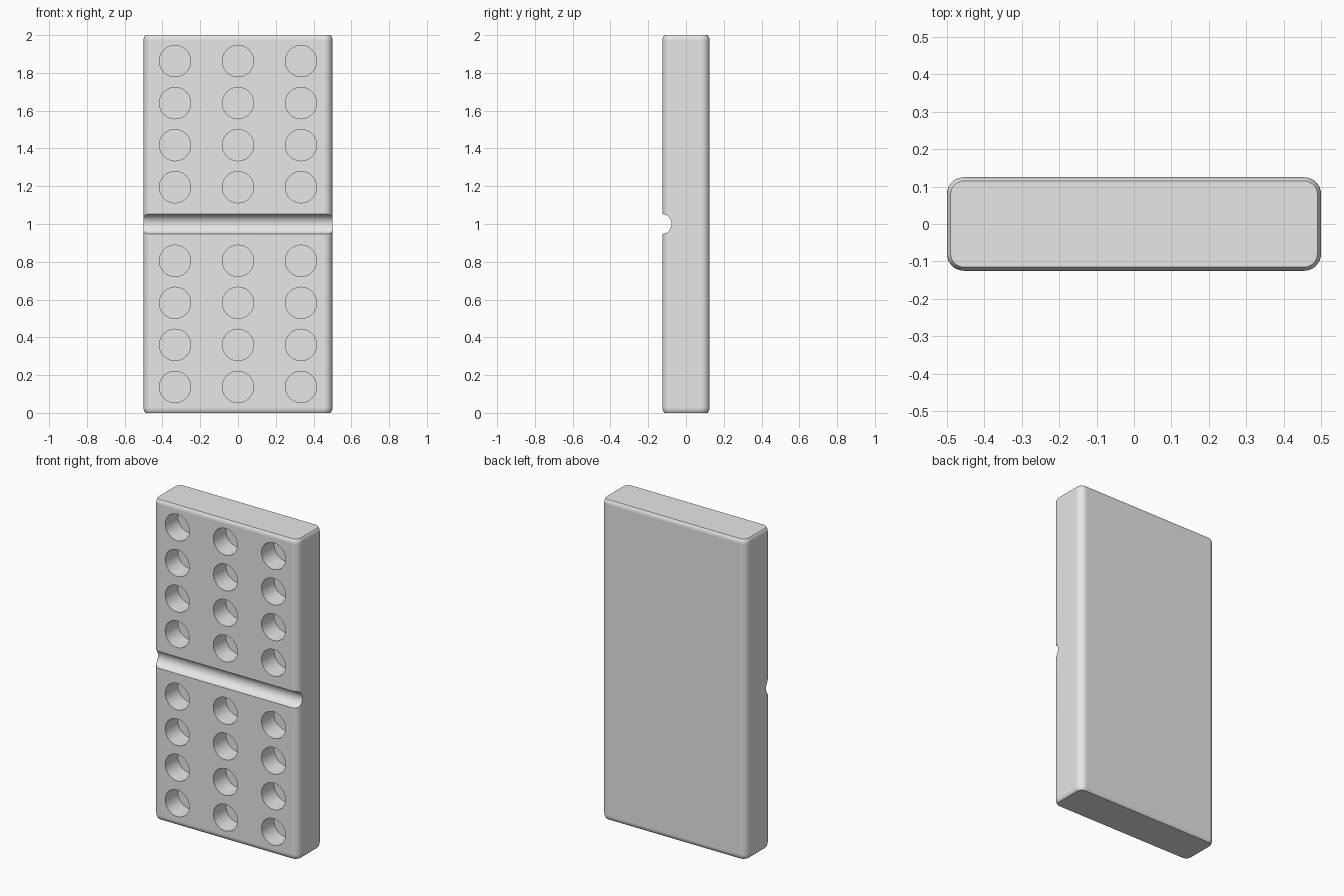
import bpy, bmesh, math
from mathutils import Matrix

default = bpy.data.objects.get("Cube")
if default:
    bpy.data.objects.remove(default, do_unlink=True)

WIDTH, DEPTH, HEIGHT = 1.0, 0.25, 2.0
ROUND = 0.045       # edge fillet radius
END_INSET = 0.01    # how far the fillet runs in at the two ends
STEPS = 8

grey = bpy.data.materials.new("plain_grey")
grey.use_nodes = True
colour = (0.8, 0.8, 0.8, 1)
grey.diffuse_color = colour
grey.node_tree.nodes["Principled BSDF"].inputs["Base Color"].default_value = colour


def make_object(name, bm):
    bmesh.ops.recalc_face_normals(bm, faces=bm.faces)
    mesh = bpy.data.meshes.new(name)
    bm.to_mesh(mesh)
    bm.free()
    mesh.materials.append(grey)
    obj = bpy.data.objects.new(name, mesh)
    bpy.context.collection.objects.link(obj)
    return obj


def outline(bm, inset, z):
    """Rounded rectangle ring of vertices at height z."""
    ring = []
    cx, cy = WIDTH / 2 - ROUND, DEPTH / 2 - ROUND
    for quarter, (sx, sy) in enumerate([(1, 1), (-1, 1), (-1, -1), (1, -1)]):
        for i in range(STEPS + 1):
            a = (quarter + i / STEPS) * math.pi / 2
            r = ROUND - inset
            ring.append(bm.verts.new((sx * cx + r * math.cos(a),
                                      sy * cy + r * math.sin(a), z)))
    return ring


# Slab: stacked outlines, drawn in along an arc at both ends
bm = bmesh.new()
end_angle = math.acos(1 - END_INSET / ROUND)
end_height = ROUND * math.sin(end_angle)
profile = []
for i in range(6):
    a = end_angle * (1 - i / 5)
    profile.append((ROUND * (1 - math.cos(a)), end_height - ROUND * math.sin(a)))
profile += [(inset, HEIGHT - z) for inset, z in reversed(profile)]
rings = [outline(bm, inset, z) for inset, z in profile]
for low, high in zip(rings, rings[1:]):
    for i in range(len(low)):
        j = (i + 1) % len(low)
        bm.faces.new((low[i], low[j], high[j], high[i]))
bm.faces.new(rings[0])
bm.faces.new(rings[-1])
slab = make_object("domino_slab", bm)


def add_cylinder(bm, radius, length, place):
    bmesh.ops.create_cone(bm, cap_ends=True, segments=48, radius1=radius,
                          radius2=radius, depth=length, matrix=place)


# Cutter: flat-bottomed round holes in two blocks, and the middle groove
bm = bmesh.new()
facing = Matrix.Rotation(math.pi / 2, 4, 'X')
for column in (-1, 0, 1):
    for row in range(4):
        for side in (-1, 1):
            z = 1 + side * (0.195 + row * 0.2225)
            # length 0.25 centred on the front face leaves a hole 0.125 deep
            add_cylinder(bm, 0.083, 0.25,
                         Matrix.Translation((column / 3, -DEPTH / 2, z)) @ facing)
add_cylinder(bm, 0.053, 1.4, Matrix.Translation((0, -0.13, 1))
             @ Matrix.Rotation(math.pi / 2, 4, 'Y'))
cutter = make_object("hole_and_groove_cutter", bm)
cutter.hide_render = True

cut = slab.modifiers.new("cut", 'BOOLEAN')
cut.operation = 'DIFFERENCE'
cut.solver = 'EXACT'
cut.object = cutter

# Apply the cut, drop the cutter and shade
for obj in bpy.context.selected_objects:
    obj.select_set(False)
bpy.context.view_layer.objects.active = slab
slab.select_set(True)
bpy.ops.object.modifier_apply(modifier=cut.name)
bpy.data.objects.remove(cutter, do_unlink=True)
bpy.ops.object.shade_smooth_by_angle(angle=math.radians(30))
weighted = slab.modifiers.new("even_shading", 'WEIGHTED_NORMAL')
weighted.keep_sharp = True
